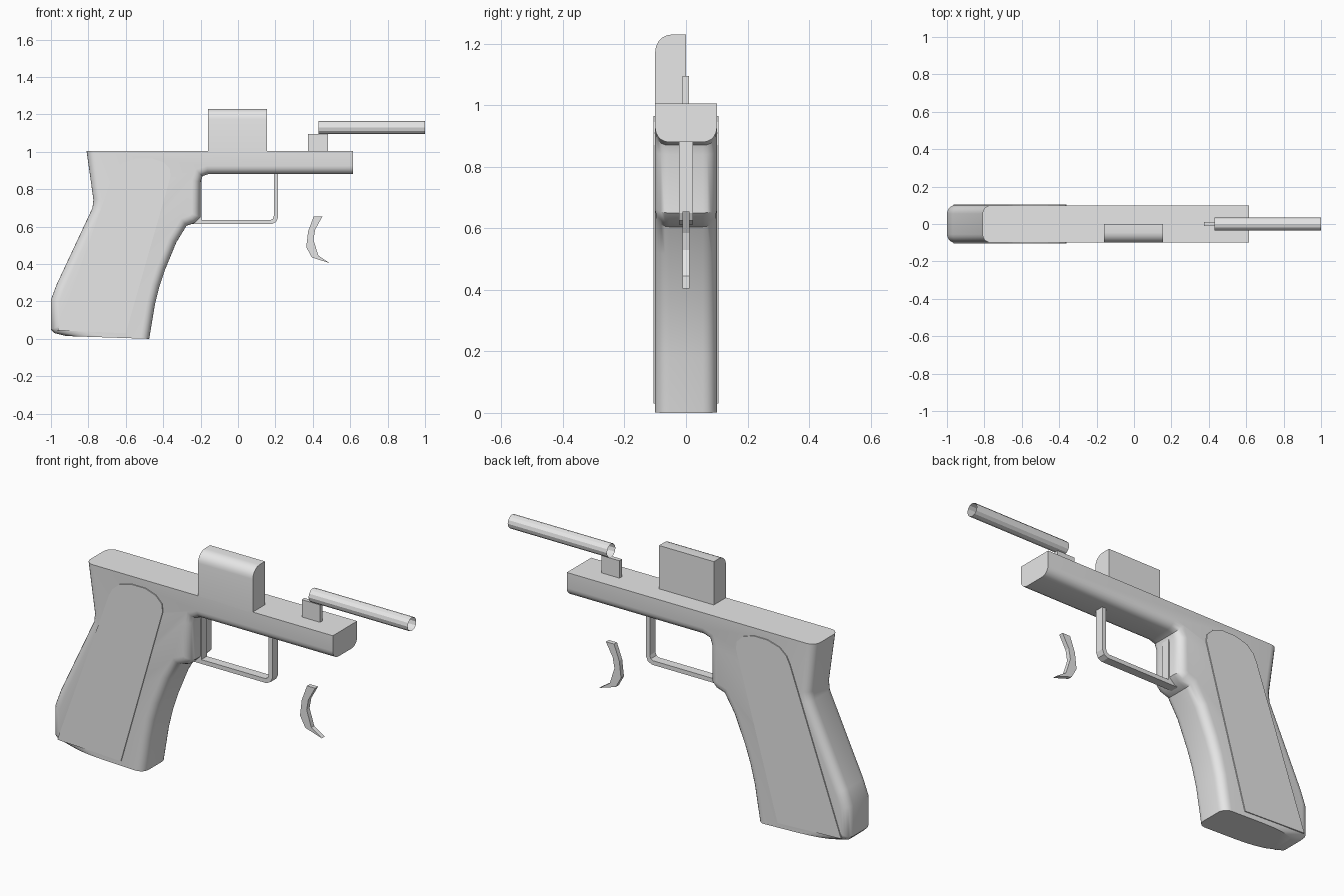
import bpy, bmesh, math
from mathutils import Matrix, Vector

cube = bpy.data.objects.get("Cube")
if cube:
    bpy.data.objects.remove(cube, do_unlink=True)

grey = bpy.data.materials.new("plain grey")
grey.use_nodes = True
grey.diffuse_color = (0.8, 0.8, 0.8, 1)
grey.node_tree.nodes["Principled BSDF"].inputs["Base Color"].default_value = (0.8, 0.8, 0.8, 1)


def finish(name, bm, smooth=False):
    mesh = bpy.data.meshes.new(name)
    bm.to_mesh(mesh)
    bm.free()
    mesh.materials.append(grey)
    obj = bpy.data.objects.new(name, mesh)
    bpy.context.collection.objects.link(obj)
    if smooth:
        bpy.ops.object.select_all(action="DESELECT")
        obj.select_set(True)
        bpy.context.view_layer.objects.active = obj
        bpy.ops.object.shade_smooth_by_angle(angle=math.radians(35))
    return obj


def prism(name, outline, y0, y1, rounded=None, radius=0.045, segments=5):
    """Side outline (x, z) extruded from y0 to y1; edges passing the rule get rounded."""
    bm = bmesh.new()
    face = bm.faces.new([bm.verts.new((x, y0, z)) for x, z in outline])
    new = bmesh.ops.extrude_face_region(bm, geom=[face])["geom"]
    moved = [v for v in new if isinstance(v, bmesh.types.BMVert)]
    bmesh.ops.translate(bm, verts=moved, vec=(0, y1 - y0, 0))
    bmesh.ops.recalc_face_normals(bm, faces=bm.faces)
    if rounded:
        edges = [e for e in bm.edges if rounded(e.verts[0].co, e.verts[1].co)]
        bmesh.ops.bevel(bm, geom=edges, offset=radius, segments=segments,
                        profile=0.5, affect="EDGES", clamp_overlap=False)
    return finish(name, bm, rounded is not None)


def box_outline(x0, x1, z0, z1):
    return [(x0, z0), (x1, z0), (x1, z1), (x0, z1)]


# Frame and grip in one piece, with rounded side rims
TOP, FRONT = 1.005, 0.615
frame = [(-0.81, TOP), (FRONT, TOP), (FRONT, 0.88), (-0.16, 0.88), (-0.19, 0.87),
         (-0.2, 0.84), (-0.2, 0.65), (-0.23, 0.62), (-0.275, 0.605), (-0.33, 0.515),
         (-0.39, 0.37), (-0.42, 0.28), (-0.445, 0.18), (-0.475, 0), (-0.92, 0.015),
         (-0.98, 0.03), (-1, 0.05), (-1, 0.21), (-0.97, 0.29), (-0.778, 0.7),
         (-0.773, 0.745)]


def frame_rim(a, b):
    same_side = abs(a.y - b.y) < 0.001
    top = min(a.z, b.z) > TOP - 0.01
    front = min(a.x, b.x) > FRONT - 0.01
    bottom = max(a.z, b.z) < 0.02
    return same_side and not (top or front or bottom)


prism("frame", frame, -0.1, 0.1, frame_rim)

# Grip panels, thin plates on both sides
panel = [(-0.6, 0.03), (-0.36, 0.87), (-0.365, 0.91), (-0.4, 0.945), (-0.46, 0.965),
         (-0.54, 0.965), (-0.61, 0.945), (-0.65, 0.91), (-0.67, 0.87), (-0.965, 0.045)]
prism("right_grip_panel", panel, -0.105, -0.098)
prism("left_grip_panel", panel, 0.098, 0.105)

# Trigger guard with its back strip
guard = [(0.215, 0.89), (0.215, 0.65), (0.203, 0.625), (0.18, 0.613), (-0.28, 0.613),
         (-0.22, 0.65), (-0.22, 0.89), (-0.195, 0.89), (-0.195, 0.635), (0.172, 0.635),
         (0.186, 0.642), (0.192, 0.658), (0.192, 0.89)]
prism("trigger_guard", guard, -0.023, 0.023)

# Loose curved trigger
trigger = [(0.405, 0.655), (0.375, 0.575), (0.365, 0.49), (0.395, 0.435), (0.49, 0.405),
           (0.43, 0.445), (0.403, 0.53), (0.413, 0.585), (0.452, 0.655)]
prism("trigger", trigger, -0.012, 0.012)

# Side block on top, rounded along its outer upper edge
prism("side_block", box_outline(-0.16, 0.155, 1, 1.23), -0.1, 0,
      lambda a, b: max(a.y, b.y) < -0.05 and min(a.z, b.z) > 1.2, radius=0.055)

# Barrel mount
prism("barrel_mount", box_outline(0.375, 0.48, 1, 1.095), -0.012, 0.01)

# Open faceted barrel tube
bm = bmesh.new()
bmesh.ops.create_cone(bm, cap_ends=False, segments=12, radius1=0.035, radius2=0.035, depth=0.57,
                      matrix=Matrix.Translation(Vector((0.715, 0, 1.13))) @ Matrix.Rotation(math.pi / 2, 4, "Y"))
finish("barrel", bm)
